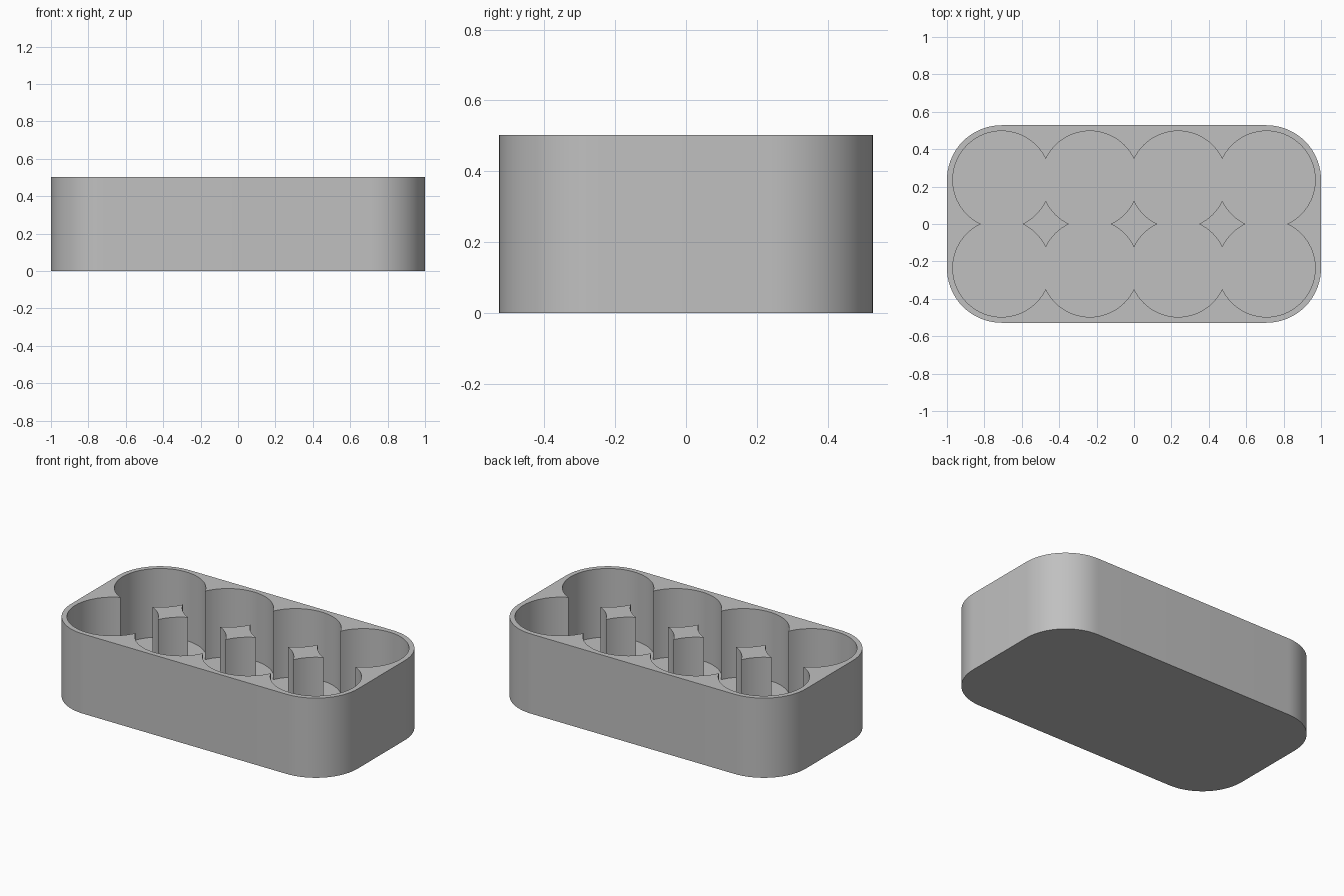
import bpy
import bmesh
import math

cube = bpy.data.objects.get("Cube")
if cube:
    bpy.data.objects.remove(cube, do_unlink=True)

H = 0.236                 # half the spacing of the round wells
R_WELL = 0.261            # well radius
R_CORNER = 0.292          # outer corner radius
HEIGHT, FLOOR = 0.502, 0.07
A = math.degrees(math.acos(H / R_WELL))   # half angle of the overlap between wells


def arc(cx, cy, r, start, end, last=False):
    n = max(4, round(abs(end - start) / 5))
    angles = [math.radians(start + (end - start) * i / n) for i in range(n + last)]
    return [(cx + r * math.cos(t), cy + r * math.sin(t)) for t in angles]


def half_turn(points):
    return points + [(-x, -y) for x, y in points]


# Outer rounded rectangle
outer = half_turn(arc(3 * H, H, R_CORNER, 0, 90, True) + arc(-3 * H, H, R_CORNER, 90, 180, True))

# Scalloped outline of the eight merged wells
cavity = half_turn(arc(3 * H, H, R_WELL, A - 90, 180 - A)
                   + arc(H, H, R_WELL, A, 180 - A)
                   + arc(-H, H, R_WELL, A, 180 - A)
                   + arc(-3 * H, H, R_WELL, A, 270 - A))

# Four-pointed star left standing between four wells
side = arc(H, H, R_WELL, 270 - A, 180 + A)
star = half_turn(side + [(-y, x) for x, y in side])

bm = bmesh.new()


def ring(points, z):
    verts = [bm.verts.new((x, y, z)) for x, y in points]
    edges = [bm.edges.new((v, verts[(i + 1) % len(verts)])) for i, v in enumerate(verts)]
    return verts, edges


def wall(points, z0, z1):
    """Build a vertical wall and return its bottom and top edges."""
    (low, low_edges), (high, high_edges) = ring(points, z0), ring(points, z1)
    for i in range(len(points)):
        j = (i + 1) % len(points)
        bm.faces.new((low[i], low[j], high[j], high[i]))
    return low_edges, high_edges


def cap(edges):
    bmesh.ops.triangle_fill(bm, edges=edges, use_beauty=True, use_dissolve=False)


# Outside, base and rim
base_edges, rim_edges = wall(outer, 0, HEIGHT)
floor_edges, well_edges = wall(cavity, FLOOR, HEIGHT)
cap(base_edges)
cap(rim_edges + well_edges)

# Three posts rising from the floor to rim height
for px in (-2 * H, 0, 2 * H):
    foot, top = wall([(x + px, y) for x, y in star], FLOOR, HEIGHT)
    floor_edges = floor_edges + foot
    cap(top)
cap(floor_edges)

bmesh.ops.recalc_face_normals(bm, faces=bm.faces[:])
mesh = bpy.data.meshes.new("eight_well_tray")
bm.to_mesh(mesh)
bm.free()

# Plain grey
grey = bpy.data.materials.new("light_grey")
grey.use_nodes = True
colour = (0.53, 0.53, 0.53, 1)
grey.diffuse_color = colour
grey.node_tree.nodes["Principled BSDF"].inputs["Base Color"].default_value = colour
mesh.materials.append(grey)

tray = bpy.data.objects.new("eight_well_tray", mesh)
bpy.context.collection.objects.link(tray)
bpy.ops.object.select_all(action='DESELECT')
tray.select_set(True)
bpy.context.view_layer.objects.active = tray
bpy.ops.object.shade_smooth_by_angle(angle=math.radians(30))
